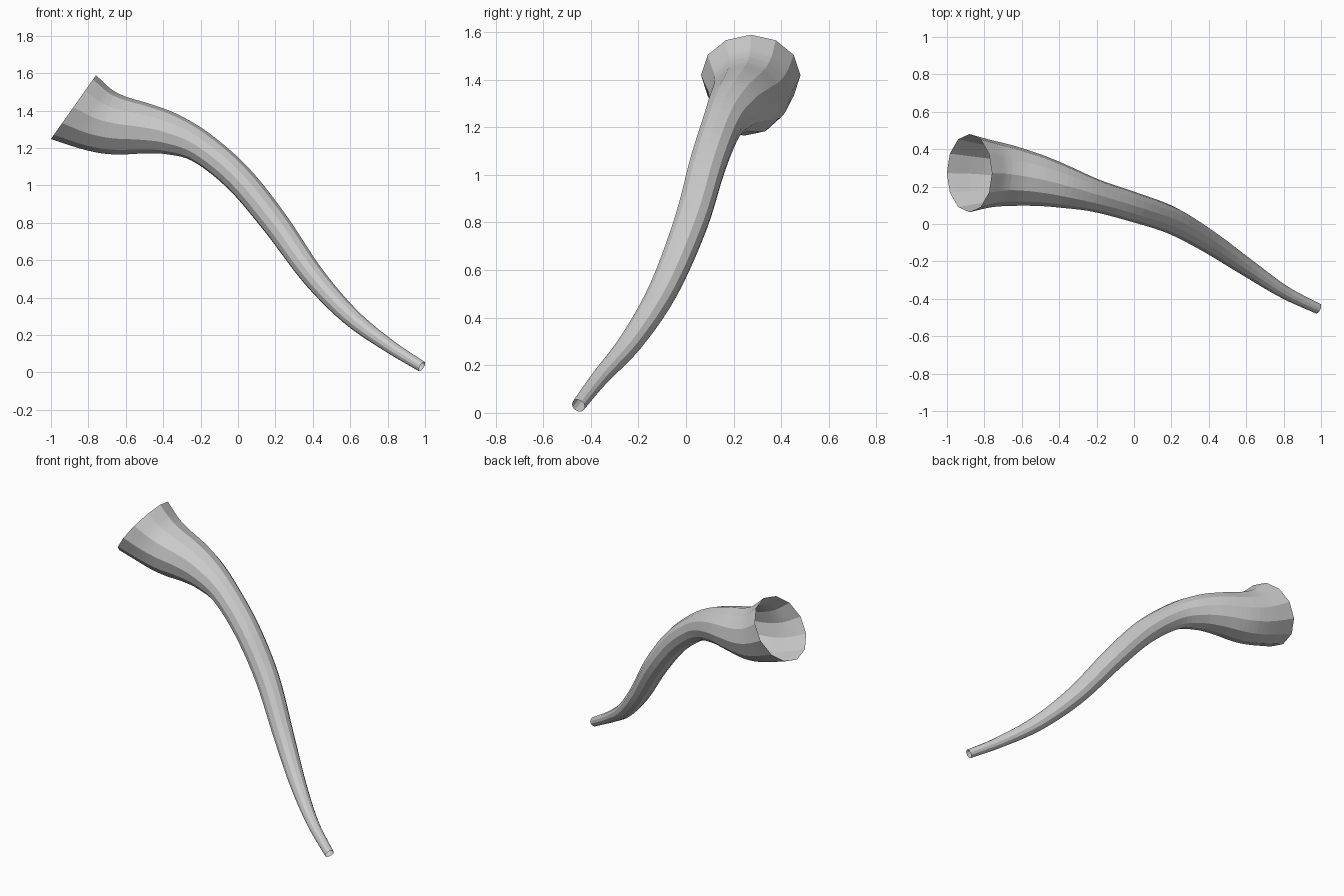
import bpy, bmesh, math
from mathutils import Vector

if "Cube" in bpy.data.objects:
    bpy.data.objects.remove(bpy.data.objects["Cube"])

SIDES, STEPS = 12, 5

# Centre line from the wide mouth to the narrow tip: x, y, z, radius
path = [
    (-0.88, 0.272, 1.418, 0.209), (-0.765, 0.268, 1.358, 0.180),
    (-0.645, 0.255, 1.323, 0.160), (-0.50, 0.230, 1.304, 0.136),
    (-0.36, 0.195, 1.275, 0.112), (-0.20, 0.150, 1.205, 0.087),
    (0.0, 0.090, 1.040, 0.079), (0.20, 0.020, 0.797, 0.073),
    (0.40, -0.095, 0.517, 0.062), (0.60, -0.230, 0.300, 0.049),
    (0.80, -0.362, 0.147, 0.036), (0.983, -0.452, 0.031, 0.029)]
pts = [Vector(p) for p in path]
pts = [2 * pts[0] - pts[1]] + pts + [2 * pts[-1] - pts[-2]]


def spline(a, b, c, d, t):
    return 0.5 * (2 * b + (c - a) * t + (2 * a - 5 * b + 4 * c - d) * t * t
                  + (3 * b - a - 3 * c + d) * t ** 3)


# Smoothly sampled centre line
samples = []
for i in range(len(path) - 1):
    samples += [spline(*pts[i:i + 4], k / STEPS) for k in range(STEPS)]
samples.append(pts[-2])
centres = [s.to_3d() for s in samples]

# Rings carried along the line without twisting
bm = bmesh.new()
rings = []
up = Vector((0, 0, 1))
mouth_dir = Vector((0.82, 0.0, -0.58))
last = len(samples) - 1
for i, s in enumerate(samples):
    tangent = (centres[min(i + 1, last)] - centres[max(i - 1, 0)]).normalized()
    blend = max(0, 1 - i / 8)          # the rim plane leans to face the opening
    tangent = tangent.lerp(mouth_dir, blend).normalized()
    up = (up - tangent * up.dot(tangent)).normalized()
    side = tangent.cross(up)
    ring = []
    for k in range(SIDES):
        a = 2 * math.pi * k / SIDES
        ring.append(bm.verts.new(centres[i] + s[3] * (up * math.cos(a) + side * math.sin(a))))
    rings.append(ring)

# Open-ended skin
for r0, r1 in zip(rings, rings[1:]):
    for k in range(SIDES):
        n = (k + 1) % SIDES
        bm.faces.new((r0[k], r0[n], r1[n], r1[k]))
bm.normal_update()
f = bm.faces[:][0] if not hasattr(bm.faces, "ensure_lookup_table") else next(iter(bm.faces))
if f.normal.dot(f.calc_center_median() - centres[0]) < 0:
    bmesh.ops.reverse_faces(bm, faces=bm.faces[:])

mesh = bpy.data.meshes.new("horn")
bm.to_mesh(mesh)
bm.free()
horn = bpy.data.objects.new("horn", mesh)
bpy.context.collection.objects.link(horn)

mat = bpy.data.materials.new("light grey")
mat.diffuse_color = (0.6, 0.6, 0.6, 1)
mat.use_nodes = True
mat.node_tree.nodes["Principled BSDF"].inputs["Base Color"].default_value = mat.diffuse_color
mesh.materials.append(mat)
